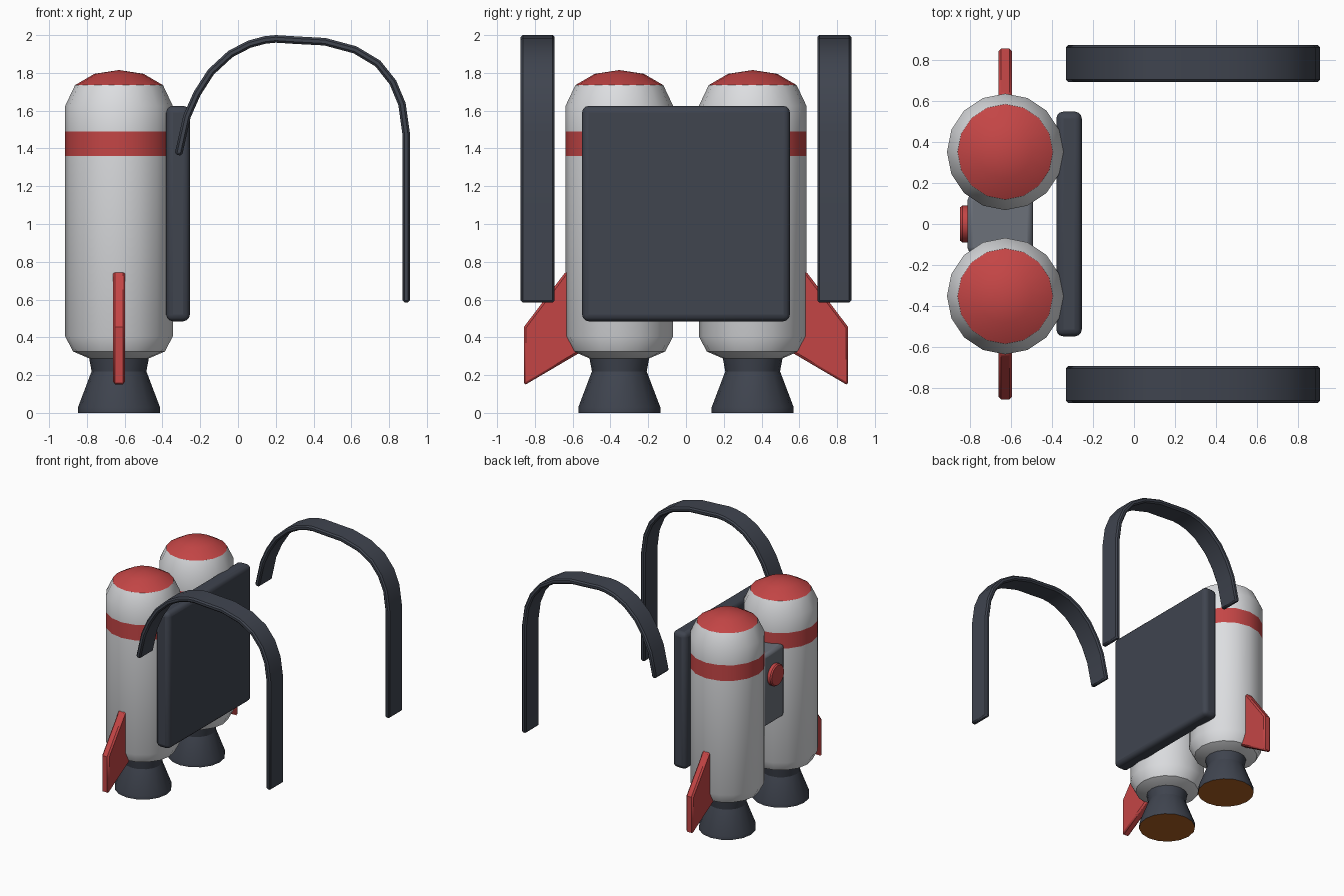
import bpy, bmesh, math
from mathutils import Vector, Matrix

if "Cube" in bpy.data.objects:
    bpy.data.objects.remove(bpy.data.objects["Cube"])


def material(name, rgb):
    m = bpy.data.materials.new(name)
    m.diffuse_color = (*rgb, 1)
    m.use_nodes = True
    m.node_tree.nodes["Principled BSDF"].inputs["Base Color"].default_value = m.diffuse_color
    return m


WHITE = material("white", (0.72, 0.73, 0.75))
RED = material("red", (0.55, 0.06, 0.06))
DARK = material("dark_slate", (0.05, 0.058, 0.078))
GREY = material("mid_grey", (0.15, 0.165, 0.195))
BROWN = material("burnt_orange", (0.42, 0.115, 0.017))


def finish(bm, name, mats, bevel=0, segments=1, loc=(0, 0, 0)):
    bmesh.ops.recalc_face_normals(bm, faces=bm.faces)
    me = bpy.data.meshes.new(name)
    bm.to_mesh(me)
    bm.free()
    ob = bpy.data.objects.new(name, me)
    ob.location = loc
    bpy.context.collection.objects.link(ob)
    for m in mats:
        me.materials.append(m)
    if bevel:
        mod = ob.modifiers.new("bevel", 'BEVEL')
        mod.width, mod.segments = bevel, segments
        mod.limit_method, mod.angle_limit = 'ANGLE', math.radians(50)
    bpy.ops.object.select_all(action='DESELECT')
    ob.select_set(True)
    bpy.context.view_layer.objects.active = ob
    bpy.ops.object.shade_smooth_by_angle(angle=math.radians(30))
    return ob


def lathe(profile, sides=16):
    """Spin (radius, z) points around z, closing both ends."""
    bm = bmesh.new()
    rings = []
    for r, z in profile:
        if r == 0:
            rings.append([bm.verts.new((0, 0, z))] * sides)
        else:
            rings.append([bm.verts.new((r * math.cos(a), r * math.sin(a), z))
                          for a in (2 * math.pi * i / sides for i in range(sides))])
    for lo, hi in zip(rings, rings[1:]):
        for i in range(sides):
            j = (i + 1) % sides
            bm.faces.new(list(dict.fromkeys((lo[i], lo[j], hi[j], hi[i]))))
    for end in (rings[0], rings[-1]):
        if end[0] is not end[1]:
            bm.faces.new(end)
    return bm


def box(name, mat, lo, hi, bevel, segments=2):
    bm = bmesh.new()
    lo, hi = Vector(lo), Vector(hi)
    bmesh.ops.create_cube(bm, size=1)
    bmesh.ops.scale(bm, vec=hi - lo, verts=bm.verts)
    return finish(bm, name, [mat], bevel, segments, (lo + hi) / 2)


def prism(points, y0, y1):
    """Closed xz outline strip: pairs of inner/outer points swept in y."""
    bm = bmesh.new()
    rows = [[bm.verts.new((p.x, y, p.y)) for p, y in ((a, y0), (b, y0), (b, y1), (a, y1))]
            for a, b in points]
    for r, s in zip(rows, rows[1:]):
        for i in range(4):
            j = (i + 1) % 4
            bm.faces.new((r[i], r[j], s[j], s[i]))
    bm.faces.new(rows[0])
    bm.faces.new(rows[-1])
    return bm


TX, TY = -0.63, 0.353
TANK = [(0.15, 0.285), (0.243, 0.325), (0.285, 0.405), (0.285, 1.36), (0.285, 1.49),
        (0.285, 1.625), (0.233, 1.735), (0.13, 1.795), (0, 1.815)]
NOZZLE = [(0.217, 0), (0.217, 0.03), (0.145, 0.22), (0.16, 0.3)]
STRAP = [(-0.316, 1.365), (-0.27, 1.57), (-0.217, 1.69), (-0.143, 1.805), (-0.04, 1.9),
         (0.06, 1.952), (0.142, 1.974), (0.2, 1.98), (0.31, 1.973), (0.46, 1.965),
         (0.62, 1.922), (0.74, 1.85), (0.82, 1.75), (0.868, 1.635), (0.89, 1.48), (0.89, 0.585)]
FIN = [(0.56, 0.32), (0.858, 0.145), (0.858, 0.455), (0.635, 0.75), (0.56, 0.75)]

# strap cross-section: offset the path both ways along its normal
path = [Vector(p) for p in STRAP]
ribbon = []
for i, p in enumerate(path):
    a = (p - path[max(i - 1, 0)]).normalized()
    b = (path[min(i + 1, len(path) - 1)] - p).normalized()
    t = (a + b).normalized()
    n = Vector((-t.y, t.x)) * 0.02
    ribbon.append((p - n, p + n))

for side, s in (("left", 1), ("right", -1)):
    # tank with red stripe and red cap
    bm = lathe(TANK)
    for f in bm.faces:
        z = f.calc_center_median().z
        f.material_index = 1 if 1.36 < z < 1.49 or z > 1.735 else 0
    finish(bm, f"tank_{side}", [WHITE, RED], loc=(TX, s * TY, 0))

    # nozzle with glowing underside
    bm = lathe(NOZZLE)
    for f in bm.faces:
        f.material_index = 1 if f.calc_center_median().z < 0.001 else 0
    finish(bm, f"nozzle_{side}", [DARK, BROWN], loc=(TX, s * TY, 0))

    # fin
    bm = bmesh.new()
    f = bm.faces.new([bm.verts.new((TX - 0.032, s * y, z)) for y, z in FIN])
    ext = bmesh.ops.extrude_face_region(bm, geom=[f])
    bmesh.ops.translate(bm, vec=(0.064, 0, 0),
                        verts=[v for v in ext["geom"] if isinstance(v, bmesh.types.BMVert)])
    finish(bm, f"fin_{side}", [RED], 0.012)

    # shoulder strap
    finish(prism(ribbon, s * 0.785 - 0.09, s * 0.785 + 0.09), f"strap_{side}", [DARK], 0.011)

# back plate
box("back_plate", DARK, (-0.38, -0.55, 0.485), (-0.255, 0.55, 1.625), 0.035, 3)

# block joining the tanks, with round button
box("connector", GREY, (-0.815, -0.14, 0.8), (-0.495, 0.14, 1.4), 0.025)
bm = lathe([(0.09, 0), (0.09, 0.03), (0.082, 0.04)])
bmesh.ops.rotate(bm, matrix=Matrix.Rotation(-math.pi / 2, 3, 'Y'), verts=bm.verts)
finish(bm, "button", [RED], loc=(-0.81, 0, 1.2))
